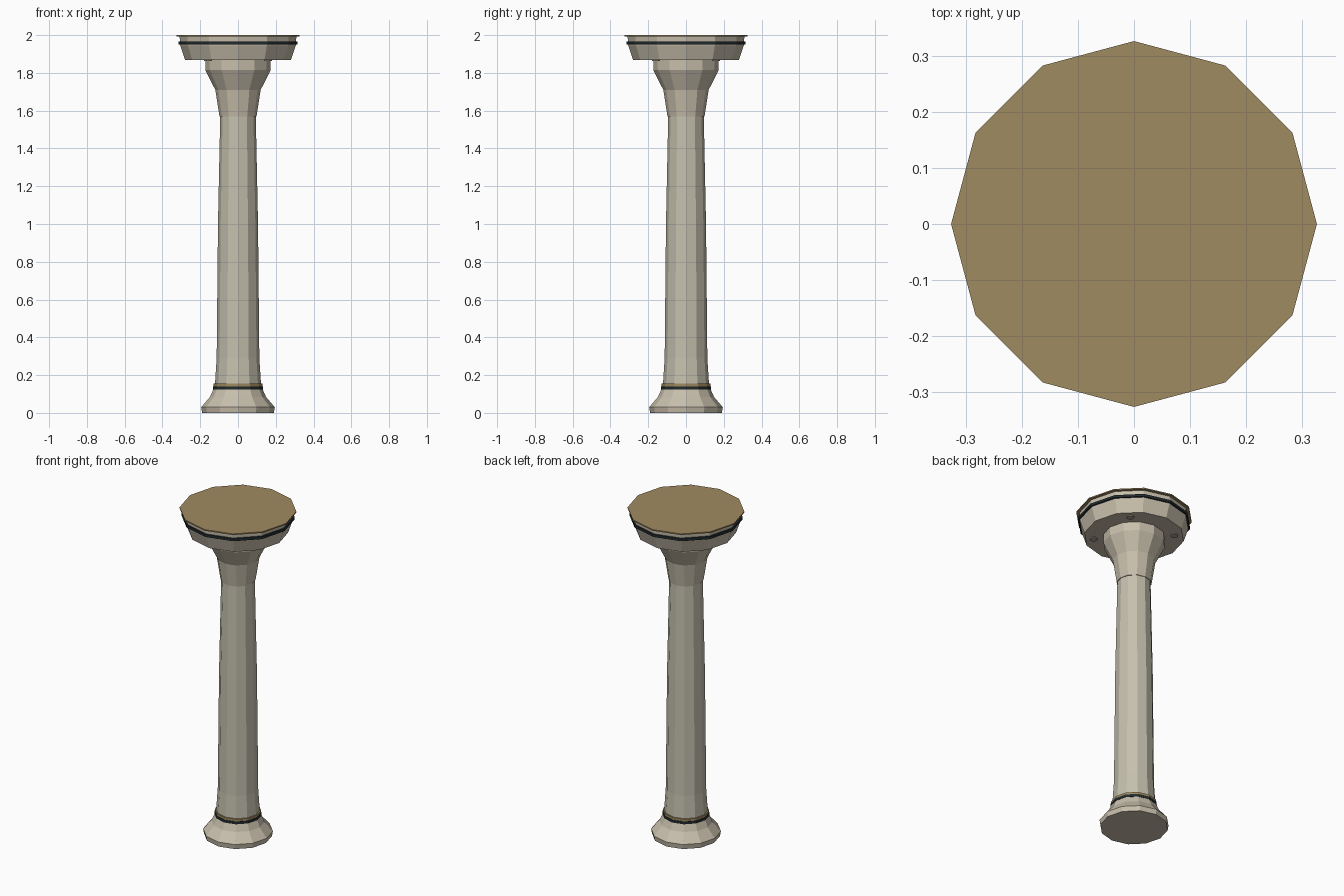
import bpy, math

if "Cube" in bpy.data.objects:
    bpy.data.objects.remove(bpy.data.objects["Cube"])

SIDES = 12


def srgb(r, g, b):
    lin = lambda c: c / 12.92 if c <= 0.04045 else ((c + 0.055) / 1.055) ** 2.4
    return tuple(lin(c / 255) for c in (r, g, b)) + (1.0,)


def material(name, rgb):
    m = bpy.data.materials.new(name)
    m.diffuse_color = srgb(*rgb)
    m.use_nodes = True
    m.node_tree.nodes["Principled BSDF"].inputs["Base Color"].default_value = m.diffuse_color
    return m


STONE = material("warm stone", (200, 191, 172))
SHAFT = material("shaft stone", (197, 192, 174))
GOLD = material("aged brass", (160, 139, 96))
DARK = material("dark band", (32, 42, 44))
STUD = material("stud grey", (170, 163, 148))


def lathe(name, profile, mat, sides=SIDES, at=(0, 0)):
    """Closed faceted solid from (radius, height) rings, bottom to top."""
    verts, faces = [], []
    for r, z in profile:
        for i in range(sides):
            a = 2 * math.pi * i / sides
            verts.append((at[0] + r * math.cos(a), at[1] + r * math.sin(a), z))
    for k in range(len(profile) - 1):
        for i in range(sides):
            j = (i + 1) % sides
            faces.append((k * sides + i, k * sides + j,
                          (k + 1) * sides + j, (k + 1) * sides + i))
    faces.append(tuple(reversed(range(sides))))
    faces.append(tuple(range((len(profile) - 1) * sides, len(profile) * sides)))
    mesh = bpy.data.meshes.new(name)
    mesh.from_pydata(verts, [], faces)
    mesh.materials.append(mat)
    ob = bpy.data.objects.new(name, mesh)
    bpy.context.collection.objects.link(ob)
    return ob


# Foot with its dark and brass bands
lathe("foot", [(0.19, 0), (0.195, 0.03), (0.148, 0.085), (0.128, 0.13), (0.122, 0.15)], STONE)
lathe("foot_dark_band", [(0.132, 0.125), (0.132, 0.141)], DARK)
lathe("foot_brass_band", [(0.129, 0.141), (0.129, 0.155)], GOLD)

# Tapering shaft
lathe("shaft", [(0.122, 0.15), (0.113, 0.29), (0.106, 1.0), (0.094, 1.58)], SHAFT)

# Flared neck
lathe("neck", [(0.098, 1.57), (0.12, 1.71), (0.173, 1.815), (0.173, 1.87)], STONE)

# Capital, its dark band and the thin brass top plate
lathe("capital", [(0.28, 1.868), (0.306, 1.945), (0.309, 1.993)], STONE)
lathe("capital_dark_band", [(0.316, 1.95), (0.316, 1.966)], DARK)
lathe("top_plate", [(0.326, 1.993), (0.326, 2.0)], GOLD)

# Four small studs under the capital
for k in range(4):
    a = math.radians(45 + 90 * k)
    lathe(f"underside_stud_{k + 1}", [(0.022, 1.863), (0.022, 1.87)], STUD, 10,
          (0.225 * math.cos(a), 0.225 * math.sin(a)))
